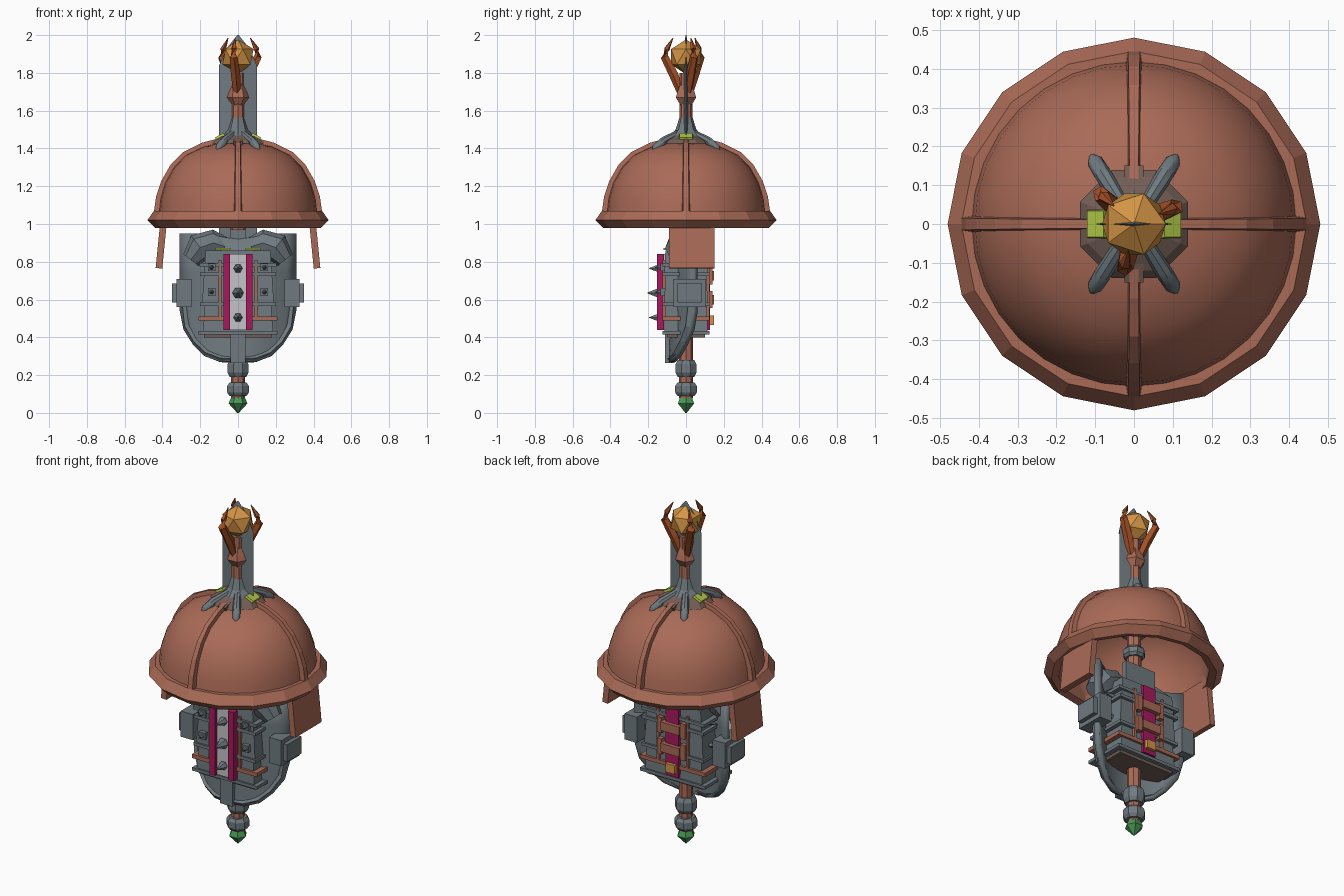
import bpy, bmesh, math
from mathutils import Vector, Matrix

old = bpy.data.objects.get("Cube")
if old:
    bpy.data.objects.remove(old)


def material(name, r, g, b):
    m = bpy.data.materials.new(name)
    m.use_nodes = True
    m.diffuse_color = (r, g, b, 1)
    m.node_tree.nodes["Principled BSDF"].inputs["Base Color"].default_value = (r, g, b, 1)
    return m


COPPER = material("copper brown", .40, .145, .095)
STEEL = material("steel grey", .16, .195, .215)
MAGENTA = material("magenta cloth", .38, .01, .11)
PALE = material("pale cloth", .55, .55, .58)
GOLD = material("gold", .66, .30, .06)
ORANGE = material("dark orange", .37, .08, .02)
LIME = material("lime green", .42, .56, .06)
GREEN = material("green gem", .07, .32, .09)
BRONZE = material("dull bronze", .17, .11, .09)


def finish(name, bm, mat, smooth=None):
    bmesh.ops.recalc_face_normals(bm, faces=bm.faces)
    me = bpy.data.meshes.new(name)
    bm.to_mesh(me)
    bm.free()
    me.materials.append(mat)
    ob = bpy.data.objects.new(name, me)
    bpy.context.collection.objects.link(ob)
    if smooth:
        bpy.ops.object.select_all(action='DESELECT')
        ob.select_set(True)
        bpy.context.view_layer.objects.active = ob
        bpy.ops.object.shade_smooth_by_angle(angle=math.radians(smooth))
    return ob


def box(name, center, size, mat, rot=None, taper=1.0):
    """Block whose top is scaled by taper."""
    bm = bmesh.new()
    bmesh.ops.create_cube(bm, size=1)
    for v in bm.verts:
        k = taper if v.co.z > 0 else 1
        v.co = Vector((v.co.x * size[0] * k, v.co.y * size[1] * k, v.co.z * size[2]))
    if rot:
        bm.transform(rot)
    bm.transform(Matrix.Translation(center))
    return finish(name, bm, mat)


def loft(name, rings, mat, caps=True, smooth=None, loop=False):
    bm = bmesh.new()
    vs = [[bm.verts.new(p) for p in ring] for ring in rings]
    n = len(vs[0])
    pairs = list(zip(vs, vs[1:])) + ([(vs[-1], vs[0])] if loop else [])
    for a, b in pairs:
        for i in range(n):
            j = (i + 1) % n
            bm.faces.new((a[i], a[j], b[j], b[i]))
    if caps and not loop:
        bm.faces.new(vs[0])
        bm.faces.new(vs[-1])
    return finish(name, bm, mat, smooth)


def lathe(name, profile, sides, mat, turn=0.0, **kw):
    rings = []
    for r, z in profile:
        angles = [turn + math.tau * i / sides for i in range(sides)]
        rings.append([(r * math.cos(a), r * math.sin(a), z) for a in angles])
    return loft(name, rings, mat, **kw)


def tube(name, path, radii, mat, sides=6, smooth=None):
    path = [Vector(p) for p in path]
    rings = []
    for i, p in enumerate(path):
        d = path[min(i + 1, len(path) - 1)] - path[max(i - 1, 0)]
        q = d.to_track_quat('Z', 'Y')
        rings.append([p + q @ Vector((radii[i] * math.cos(a), radii[i] * math.sin(a), 0))
                      for a in (math.tau * k / sides for k in range(sides))])
    return loft(name, rings, mat, smooth=smooth)


def polar(a, r, z):
    return (r * math.cos(a), r * math.sin(a), z)


# Helmet: open dome with an inner wall, faceted rim, four ribs
DOME = [(.42, 1.05), (.41, 1.14), (.385, 1.22), (.34, 1.3), (.275, 1.365),
        (.18, 1.41), (.09, 1.43), (.01, 1.435)]
inner = [(max(r - .02, .005), z - .02) for r, z in DOME]
lathe("helmet_dome", DOME + inner[::-1], 32, COPPER, loop=True, smooth=40)
lathe("helmet_rim", [(.44, .98), (.48, 1.02), (.445, 1.07), (.40, 1.07), (.40, .99)],
      16, COPPER, loop=True)
for k in range(4):
    a = k * math.pi / 2
    side = Vector((-math.sin(a), math.cos(a), 0))
    rings = []
    for i, (r, z) in enumerate(DOME):
        w = .023 - .0012 * i
        lo = Vector(polar(a, max(r - .015, 0), z - .01))
        hi = Vector(polar(a, r + .027 - .003 * i, z + .004 * i))
        rings.append([lo - side * w, lo + side * w, hi + side * w * .7, hi - side * w * .7])
    loft("helmet_rib", rings, COPPER)

# Cheek guards hanging below the rim
for s in (-1, 1):
    box("cheek_guard", (s * .405, .03, .90), (.035, .24, .27), COPPER,
        Matrix.Rotation(s * -.10, 4, 'Y'))

# Crown mount on the dome
lathe("crown_plate", [(.15, 1.425), (.13, 1.445), (.06, 1.48)], 8, BRONZE, turn=math.pi / 8)
lathe("crown_collar", [(.115, 1.43), (.055, 1.50), (.036, 1.56)], 8, STEEL)
for s in (-1, 1):
    box("crown_gem", (s * .088, 0, 1.448), (.065, .09, .05), LIME,
        Matrix.Rotation(s * .5, 4, 'Y'), .75)
    box("crown_leaf", (0, s * .10, 1.445), (.05, .10, .02), BRONZE,
        Matrix.Rotation(s * -.35, 4, 'X'))
for a in (math.radians(d) for d in (58, 122, 238, 302)):
    tube("crown_prong", [polar(a, .05, 1.48), polar(a, .14, 1.44), polar(a, .19, 1.405),
                         polar(a, .205, 1.39)], [.018, .022, .02, .008], STEEL, 8, 40)

# Broad blade: diamond section, pointed tip
loft("blade", [[(-w, 0, z), (0, -t, z), (w, 0, z), (0, t, z)]
               for w, t, z in ((.1, .016, 1.38), (.1, .016, 1.84), (.06, .012, 1.93),
                               (.004, .002, 2.0))], STEEL)

# Staff: shaft, knob, three claws, orb, end fittings
lathe("staff_shaft", [(.036, .08), (.04, .9), (.034, 1.8)], 8, COPPER)
lathe("staff_knob", [(.035, 1.63), (.062, 1.67), (.052, 1.70), (.03, 1.75)], 6, COPPER)
for d in (22, 138, 258):
    a = math.radians(d)
    tube("claw", [polar(a, .025, 1.69), polar(a, .065, 1.79), polar(a, .115, 1.885),
                  polar(a, .105, 1.925), polar(a, .07, 1.985)],
         [.02, .026, .022, .016, .002], ORANGE, 5)
bm = bmesh.new()
bmesh.ops.create_icosphere(bm, subdivisions=1, radius=.092)
bm.transform(Matrix.Translation((0, 0, 1.885)))
finish("orb", bm, GOLD)
for name, r, lo, hi in (("end_nut", .062, .09, .16), ("lower_nut", .06, .19, .28),
                        ("upper_nut", .06, 1.08, 1.14), ("top_nut", .075, 1.22, 1.28)):
    c = (hi - lo) * .25
    lathe(name, [(r * .8, lo), (r, lo + c), (r, hi - c), (r * .8, hi)], 8, STEEL,
          turn=math.pi / 8)
lathe("inner_ring", [(.08, 1.34), (.09, 1.37), (.07, 1.40)], 8, GOLD)
lathe("pommel_gem", [(.004, 0), (.05, .05), (.035, .085), (.01, .095)], 6, GREEN)


# Curved shield: bowed plate, raised rim, centre spine, side lugs
def bow(x):
    return -.07 + .12 * (x / .3) ** 2


bm = bmesh.new()
rows = []
for z, w in ((.27, .09), (.30, .17), (.36, .23), (.44, .28), (.54, .3), (.75, .3), (.95, .3)):
    row = []
    for i in range(13):
        x = (i / 6 - 1) * w
        dip = .03 * max(0, 1 - abs(x) / .2) if z > .9 else 0
        row.append(bm.verts.new((x, bow(x) - .03 * max(0, .5 - z), z - dip)))
    rows.append(row)
for a, b in zip(rows, rows[1:]):
    for i in range(12):
        bm.faces.new((a[i], a[i + 1], b[i + 1], b[i]))
shield = finish("shield", bm, STEEL, 30)
mod = shield.modifiers.new("thickness", 'SOLIDIFY')
mod.thickness, mod.offset = .03, 0
for s in (-1, 1):
    tube("shield_rim", [(s * x, bow(x) - .012, z) for x, z in
                        ((0, .285), (.09, .29), (.165, .32), (.225, .38), (.27, .46), (.285, .58))],
         [.02, .022, .022, .022, .022, .018], STEEL, 4)
    box("shield_lug", (s * .285, .02, .635), (.08, .17, .15), STEEL)
    box("shield_lug_tip", (s * .325, .02, .635), (.09, .12, .05), STEEL,
        Matrix.Rotation(s * math.pi / 2, 4, 'Y'), .85).scale = (1, 1, 1)
    box("lug_cap", (s * .335, .02, .635), (.03, .13, .10), STEEL)
    # Shoulder guards
    tube("shoulder_guard", [(s * x, -.03, z) for x, z in
                            ((.07, .88), (.13, .90), (.2, .875), (.25, .81))],
         [.05, .07, .08, .05], STEEL, 8, 35)
box("shield_spine", (0, -.085, .345), (.08, .05, .16), STEEL)
box("neck_plate", (0, .04, .95), (.2, .03, .12), STEEL)
box("neck_block", (0, -.04, .92), (.08, .08, .1), STEEL)

# Layered armour body
for z, h, w in ((.50, .14, .37), (.655, .15, .38), (.80, .12, .36)):
    box("armour_tier", (0, 0, z), (w, .23, h), STEEL, taper=.95)
for z, w in ((.425, .42), (.575, .40), (.735, .40), (.785, .41)):
    box("armour_band", (0, 0, z), (w, .25, .018), STEEL)
box("armour_belt", (0, 0, .50), (.42, .25, .022), COPPER)
box("armour_base", (0, 0, .408), (.36, .2, .02), BRONZE)
for s in (-1, 1):
    box("armour_strap", (s * .095, 0, .65), (.014, .25, .32), COPPER)
    box("collar_stripe", (s * .08, -.10, .868), (.08, .04, .012), LIME)
    # Front trim and side spikes
    box("front_trim", (s * .06, -.135, .64), (.036, .035, .40), MAGENTA)
    for z in (.64, .77):
        box("side_stud", (s * .14, -.12, z), (.04, .03, .04), STEEL)
        tube("side_spike", [(s * .14, -.12, z), (s * .14, -.165, z)], [.018, .002], STEEL)
        tube("edge_spike", [(s * .18, .04, z), (s * .235, .04, z)], [.016, .002], STEEL)
box("front_panel", (0, -.122, .64), (.086, .02, .40), PALE)
for z, r, y in ((.765, .024, -.195), (.635, .03, -.205), (.505, .024, -.195)):
    tube("front_spike", [(0, -.125, z), (0, -.145, z), (0, y, z)], [r, r, .002], STEEL)

# Back strip with bands and buckle
box("back_strip", (0, .118, .645), (.085, .02, .41), MAGENTA)
for z in (.725, .60):
    box("back_band", (0, .132, z), (.12, .035, .05), COPPER)
    for s in (-1, 1):
        box("back_clip", (s * .075, .125, z), (.03, .03, .09), COPPER)
box("buckle", (0, .135, .49), (.06, .025, .05), GOLD)
